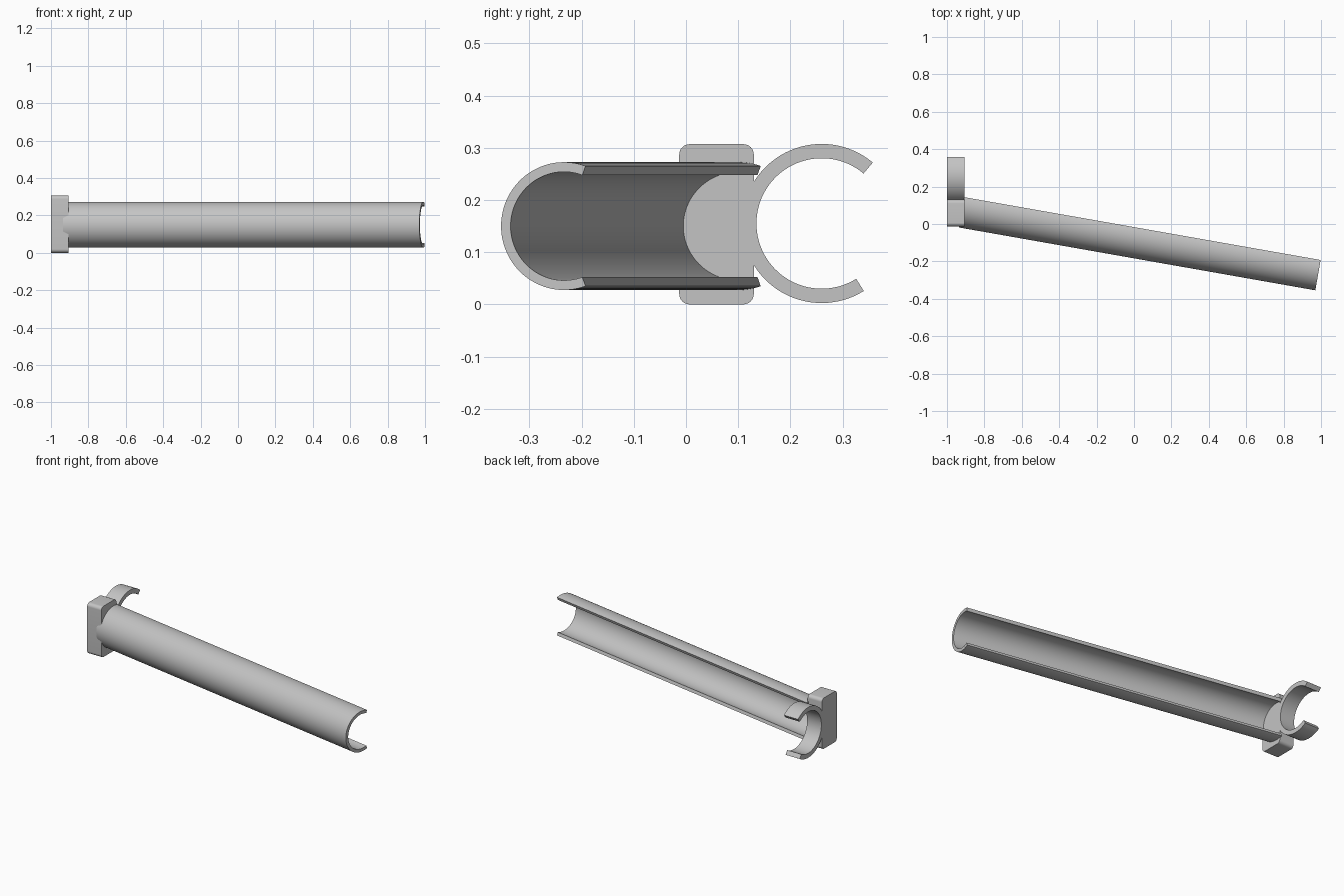
import bpy, bmesh
from math import radians, sin, cos

cube = bpy.data.objects.get("Cube")
if cube:
    bpy.data.objects.remove(cube, do_unlink=True)

GREY = (0.55, 0.55, 0.55, 1)
mat = bpy.data.materials.new("plain grey")
mat.use_nodes = True
mat.diffuse_color = GREY
mat.node_tree.nodes["Principled BSDF"].inputs["Base Color"].default_value = GREY


def extrude_profile(name, points, length, location, turn=0):
    """Extrude a closed (y, z) profile along x, then turn it about z."""
    bm = bmesh.new()
    face = bm.faces.new([bm.verts.new((0, y, z)) for y, z in points])
    res = bmesh.ops.extrude_face_region(bm, geom=[face])
    moved = [g for g in res["geom"] if isinstance(g, bmesh.types.BMVert)]
    bmesh.ops.translate(bm, verts=moved, vec=(length, 0, 0))
    bmesh.ops.recalc_face_normals(bm, faces=bm.faces)
    mesh = bpy.data.meshes.new(name)
    bm.to_mesh(mesh)
    bm.free()
    mesh.materials.append(mat)
    obj = bpy.data.objects.new(name, mesh)
    bpy.context.collection.objects.link(obj)
    obj.location = location
    obj.rotation_euler.z = radians(turn)
    bpy.ops.object.select_all(action="DESELECT")
    obj.select_set(True)
    bpy.context.view_layer.objects.active = obj
    bpy.ops.object.shade_smooth_by_angle(angle=radians(30))
    return obj


def arc(radius, start, end, steps, cy=0, cz=0):
    """Points on an arc, angles measured from +y towards +z."""
    angles = [radians(start + (end - start) * i / steps) for i in range(steps + 1)]
    return [(cy + radius * cos(a), cz + radius * sin(a)) for a in angles]


def c_profile(outer, inner, start, end, steps=64):
    return arc(outer, start, end, steps) + arc(inner, end, start, steps)


def rounded_rectangle(y0, y1, z0, z1, r):
    corners = [(y1 - r, z1 - r), (y0 + r, z1 - r), (y0 + r, z0 + r), (y1 - r, z0 + r)]
    return [p for i, (y, z) in enumerate(corners)
            for p in arc(r, 90 * i, 90 * i + 90, 8, y, z)]


BLOCK_DEPTH = 0.095

# Long open trough, angled away from the block
extrude_profile("trough", c_profile(0.1225, 0.104, 70, 290), 1.934,
                (-0.914, 0.102, 0.15), turn=-10)

# Rounded mounting block
extrude_profile("mounting_block", rounded_rectangle(-0.013, 0.13, 0, 0.307, 0.02),
                BLOCK_DEPTH, (-1, 0, 0))

# Open clip ring behind the block
extrude_profile("clip_ring", c_profile(0.1525, 0.125, 50, 302), BLOCK_DEPTH,
                (-1, 0.26, 0.155))
